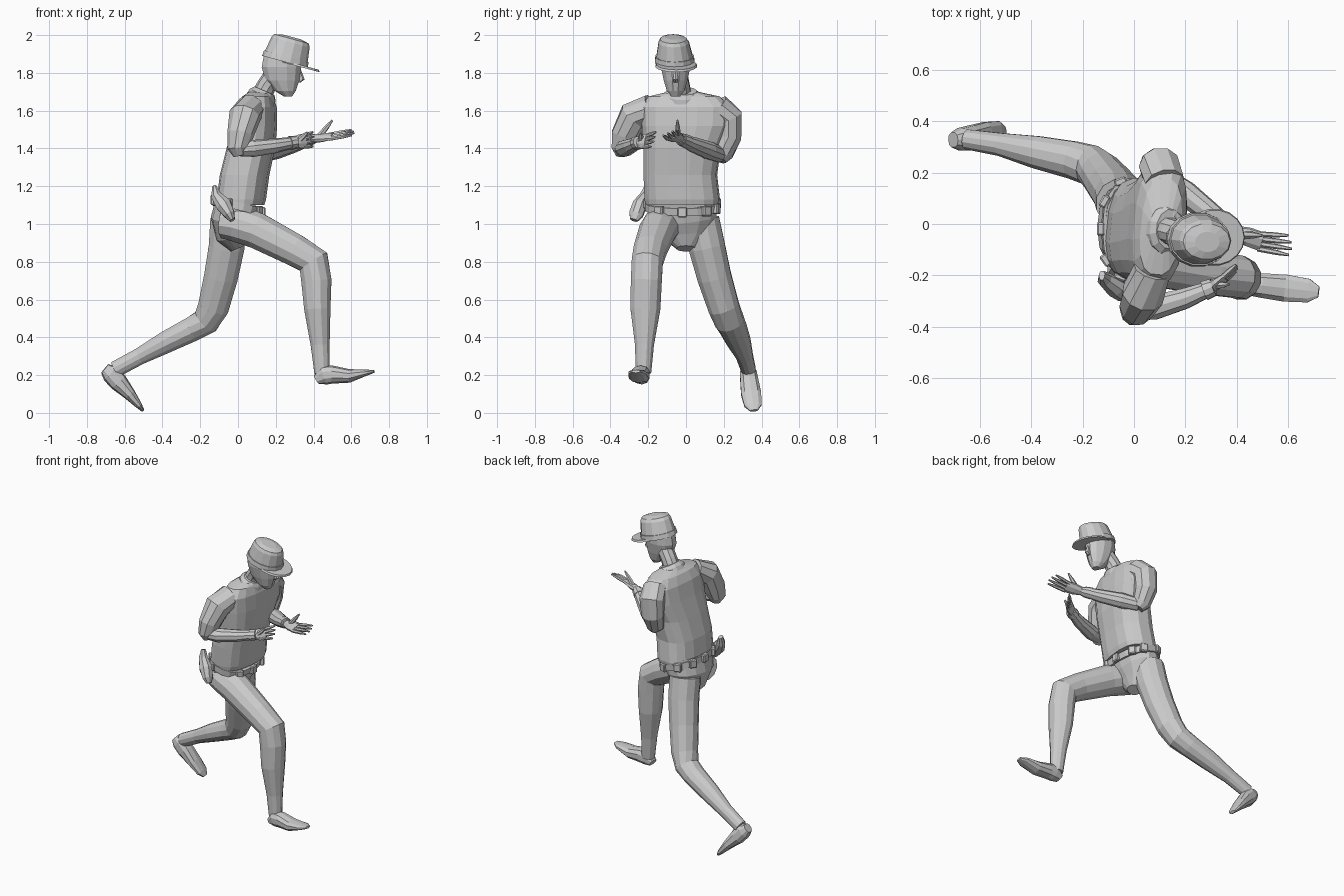
import bpy, bmesh, math
from mathutils import Vector, Matrix

Y = (0, 1, 0)


def power(c, p):
    return math.copysign(abs(c) ** p, c)


def loft(name, sections, ref=Y, n=10, p=1.0, axis=None):
    """Closed skin through sections (x, y, z, half_width_along_ref, half_depth)."""
    bm = bmesh.new()
    pts = [Vector(s[:3]) for s in sections]
    rings = []
    for i, s in enumerate(sections):
        if axis:
            t = Vector(axis).normalized()
        else:
            t = Vector()
            if i > 0:
                t += (pts[i] - pts[i - 1]).normalized()
            if i < len(pts) - 1:
                t += (pts[i + 1] - pts[i]).normalized()
            t.normalize()
        u = Vector(ref)
        u = (u - t * u.dot(t)).normalized()
        v = t.cross(u)
        ring = []
        for k in range(n):
            a = 2 * math.pi * (k + 0.5) / n
            ring.append(bm.verts.new(pts[i] + u * s[3] * power(math.cos(a), p)
                                     + v * s[4] * power(math.sin(a), p)))
        rings.append(ring)
    for a, b in zip(rings, rings[1:]):
        for k in range(n):
            j = (k + 1) % n
            bm.faces.new((a[k], a[j], b[j], b[k]))
    bm.faces.new(rings[0])
    bm.faces.new(rings[-1])
    return finish(name, bm)


def finish(name, bm):
    bmesh.ops.recalc_face_normals(bm, faces=bm.faces)
    me = bpy.data.meshes.new(name)
    bm.to_mesh(me)
    bm.free()
    ob = bpy.data.objects.new(name, me)
    bpy.context.collection.objects.link(ob)
    return ob


def box(name, loc, size, yaw=0.0):
    bm = bmesh.new()
    m = (Matrix.Translation(loc) @ Matrix.Rotation(yaw, 4, 'Z')
         @ Matrix.Diagonal((*size, 1)))
    bmesh.ops.create_cube(bm, size=1, matrix=m)
    bmesh.ops.bevel(bm, geom=bm.edges[:], offset=0.006, segments=1, affect='EDGES')
    return finish(name, bm)


def hand(name, wrist, knuckles, tips, side, thumb):
    w, k, t, s, th = (Vector(v) for v in (wrist, knuckles, tips, side, thumb))
    s.normalize()
    m = w.lerp(k, 0.5)
    loft(name + "_palm", [(*w, .026, .022), (*m, .04, .021), (*k, .042, .013)], s, 8)
    for i in range(4):
        f = (i - 1.5) / 1.5
        reach = 1 - 0.1 * abs(i - 1.4)
        a = k + s * f * .031
        b = a + (t - k) * reach + s * f * .01
        c = a.lerp(b, 0.55)
        a = a - (t - k) * 0.15
        loft(f"{name}_finger_{i + 1}", [(*a, .011, .011), (*c, .010, .010), (*b, .005, .005)], s, 6)
    a = w.lerp(k, 0.3)
    c = a.lerp(th, 0.6)
    loft(name + "_thumb", [(*a, .017, .016), (*c, .013, .013), (*th, .005, .005)], s, 6)


# Trousers: pelvis and both legs
loft("pelvis", [(0, 0, .87, .05, .04), (-.025, 0, .93, .12, .09),
                (-.025, -.01, 1.02, .175, .12), (0, -.02, 1.11, .19, .12)], n=14, p=.9)
loft("front_leg", [(-.07, -.10, 1.01, .10, .09), (.0, -.125, 1.0, .105, .10),
                   (.10, -.15, .965, .10, .098), (.30, -.19, .862, .09, .088),
                   (.40, -.205, .80, .085, .088), (.415, -.21, .70, .085, .083),
                   (.42, -.215, .55, .082, .072), (.435, -.22, .36, .052, .052),
                   (.445, -.225, .21, .042, .042)], n=12)
loft("rear_leg", [(-.05, .08, 1.02, .10, .10), (-.06, .11, .88, .10, .098),
                  (-.09, .15, .72, .093, .093), (-.13, .20, .56, .085, .085),
                  (-.17, .23, .485, .08, .075), (-.24, .25, .445, .075, .068),
                  (-.38, .28, .375, .065, .06), (-.52, .31, .30, .046, .046),
                  (-.65, .33, .23, .04, .045)], n=12)

# Feet
loft("front_foot", [(.415, -.23, .175, .03, .025), (.455, -.235, .20, .045, .052),
                    (.50, -.24, .203, .05, .048), (.59, -.25, .196, .055, .036),
                    (.68, -.26, .213, .048, .016), (.72, -.265, .22, .022, .008)], p=.85)
loft("rear_foot", [(-.705, .328, .235, .03, .03), (-.675, .33, .21, .045, .05),
                   (-.635, .335, .165, .05, .05), (-.575, .345, .10, .055, .033),
                   (-.525, .355, .04, .048, .018), (-.503, .36, .012, .022, .008)], p=.85)

# Shirt
shoulder_axis = (.1, 1, 0)
loft("shirt", [(.015, -.02, 1.10, .195, .12), (.018, -.02, 1.13, .20, .127),
               (.035, -.03, 1.26, .195, .128), (.068, -.02, 1.40, .205, .125),
               (.09, 0, 1.52, .235, .113), (.10, 0, 1.62, .24, .10),
               (.105, -.01, 1.675, .19, .078), (.11, -.015, 1.70, .08, .05)],
     shoulder_axis, 16, .75, (0, 0, 1))
loft("collar", [(.115, -.02, 1.645, .105, .085), (.13, -.02, 1.685, .10, .075),
                (.14, -.02, 1.705, .078, .058)], shoulder_axis, 12, axis=(.4, 0, .92))
loft("right_sleeve", [(.07, -.18, 1.62, .07, .075), (.035, -.275, 1.57, .085, .085),
                      (.012, -.32, 1.47, .078, .07), (0, -.335, 1.40, .062, .055),
                      (.01, -.332, 1.365, .04, .035)])
loft("left_sleeve", [(.12, .16, 1.62, .075, .08), (.10, .225, 1.56, .08, .082),
                     (.095, .225, 1.46, .072, .075), (.10, .19, 1.375, .062, .06),
                     (.115, .175, 1.34, .04, .035)])

# Forearms and hands
loft("right_forearm", [(-.02, -.34, 1.39, .04, .03), (.08, -.325, 1.40, .05, .045),
                       (.20, -.29, 1.415, .042, .039), (.30, -.25, 1.432, .03, .03)])
loft("left_forearm", [(.11, .18, 1.365, .045, .04), (.20, .12, 1.39, .05, .048),
                      (.30, .04, 1.42, .044, .041), (.40, -.035, 1.452, .03, .028)])
loft("right_cuff", [(.275, -.26, 1.428, .04, .038), (.31, -.246, 1.434, .036, .034)])
loft("left_cuff", [(.35, .003, 1.437, .04, .037), (.385, -.024, 1.448, .036, .033)])
hand("right_hand", (.29, -.255, 1.43), (.355, -.208, 1.44), (.405, -.165, 1.45),
     (0, .3, .9), (.37, -.235, 1.487))
hand("left_hand", (.39, -.03, 1.45), (.50, -.07, 1.465), (.62, -.085, 1.487),
     (0, .9, .35), (.50, -.045, 1.55))

# Neck and head
loft("neck", [(.11, -.02, 1.65, .055, .055), (.15, -.03, 1.73, .052, .052),
              (.20, -.045, 1.80, .052, .055)])
HY = -.055
loft("head", [(.265, HY, 1.675, .025, .022), (.25, HY, 1.705, .048, .058),
              (.235, HY, 1.76, .065, .093), (.23, HY, 1.83, .08, .108),
              (.235, HY, 1.90, .08, .10)], n=12, axis=(0, 0, 1))
loft("nose", [(.322, HY, 1.815, .008, .012), (.333, HY, 1.765, .016, .02),
              (.32, HY, 1.75, .012, .012)], n=6, axis=(0, 0, 1))

# Cap: tapered crown, band and visor
tilt = (.26, 0, .96)
loft("cap_band", [(.248, -.06, 1.858, .108, .125), (.256, -.06, 1.888, .104, .122)],
     n=14, axis=tilt)
loft("cap_crown", [(.254, -.06, 1.88, .10, .118), (.278, -.065, 1.962, .082, .105),
                   (.283, -.068, 1.98, .07, .095), (.286, -.07, 1.99, .04, .05)],
     n=14, axis=tilt)
loft("cap_visor", [(.312, -.052, 1.836, .112, .124), (.315, -.052, 1.847, .106, .118)],
     n=18, axis=tilt)

# Belt, pouches, buckle and holster
loft("belt", [(-.003, -.02, 1.075, .198, .13), (.005, -.02, 1.115, .20, .132)],
     n=18, p=.85, axis=(.25, 0, .97))
for i, deg in enumerate((0, 38, 68, 110, 150, 180, 215, 250, 325)):
    a = math.radians(deg)
    x = .13 * power(math.cos(a), .85)
    y = -.02 + .195 * power(math.sin(a), .85)
    name = "belt_buckle" if deg == 0 else f"belt_pouch_{i}"
    box(name, (x, y, 1.095 - .25 * x), (.03, .05, .055), a)
loft("holster", [(-.125, -.20, 1.20, .02, .012), (-.115, -.215, 1.15, .03, .03),
                 (-.075, -.245, 1.10, .04, .045), (-.045, -.265, 1.05, .04, .03),
                 (-.03, -.275, 1.02, .022, .015)], n=8)
